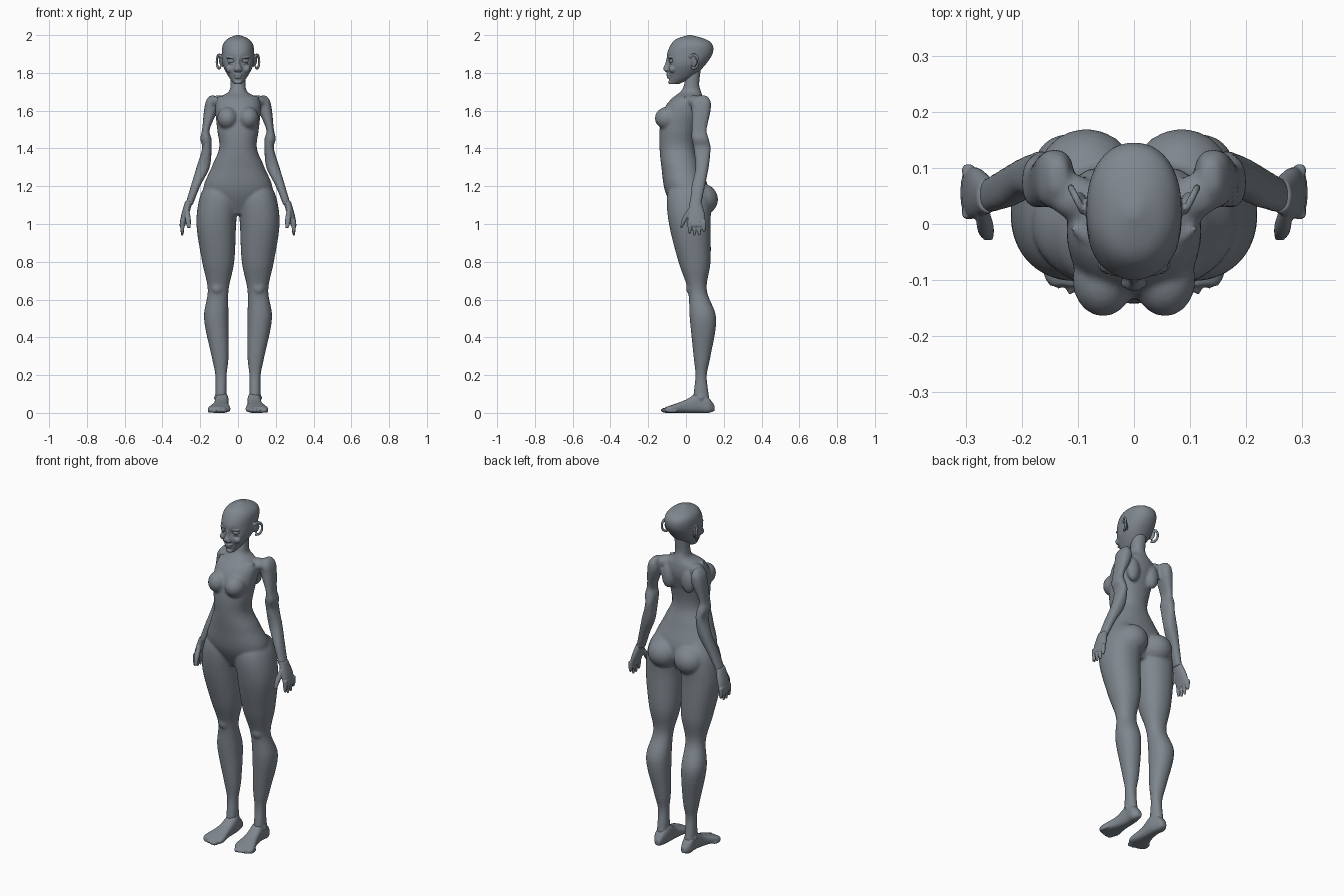
import bpy
import bmesh
from math import cos, sin, pi, exp
from mathutils import Matrix, Vector, Euler

if "Cube" in bpy.data.objects:
    bpy.data.objects.remove(bpy.data.objects["Cube"], do_unlink=True)

SIDES = {"left": 1, "right": -1}

# Single clay colour
clay = bpy.data.materials.new("slate grey clay")
clay.use_nodes = True
clay.diffuse_color = (.21, .24, .27, 1)
shader = next(node for node in clay.node_tree.nodes if node.type == "BSDF_PRINCIPLED")
shader.inputs["Base Color"].default_value = clay.diffuse_color
shader.inputs["Roughness"].default_value = .7


def refine(rings, steps=6):
    """Smoothly add sections between the given ones (Catmull-Rom)."""
    refined = []
    last = len(rings) - 1
    for index in range(last):
        before, start, end, after = (rings[max(0, min(last, index + shift))]
                                     for shift in (-1, 0, 1, 2))
        for step in range(steps):
            t = step / steps
            refined.append([b + t * (c - a + t * (2 * a - 5 * b + 4 * c - d
                            + t * (3 * b - a - 3 * c + d))) / 2
                            for a, b, c, d in zip(before, start, end, after)])
    return refined + [rings[last]]


def loft(bm, rings, side=1, along_y=False, power=2.2, count=32):
    """Closed skin through rings (position, u min, u max, v min, v max)."""
    loops = []
    for position, u_min, u_max, v_min, v_max in refine(rings):
        loop = []
        for k in range(count):
            angle = 2 * pi * k / count
            c, s = cos(angle), sin(angle)
            size = (abs(c) ** power + abs(s) ** power) ** (-1 / power) / 2
            u = (u_min + u_max) / 2 + (u_max - u_min) * c * size
            v = (v_min + v_max) / 2 + (v_max - v_min) * s * size
            y, z = (position, v) if along_y else (v, position)
            loop.append(bm.verts.new((u * side, y, z)))
        loops.append(loop)
    for low, high in zip(loops, loops[1:]):
        for k in range(count):
            bm.faces.new((low[k - 1], low[k], high[k], high[k - 1]))
    bm.faces.new(loops[0])
    bm.faces.new(loops[-1])


def centred(rows):
    """Rings symmetric in x from (height, half width, front, back)."""
    return [(height, -half, half, front, back) for height, half, front, back in rows]


def blob(bm, centre, radii, side=1, tilt=0, yaw=0):
    """Ellipsoid, mirrored in x when side is -1."""
    x, y, z = centre
    spin = Euler((0, tilt * side, yaw * side)).to_matrix().to_4x4()
    place = Matrix.Translation((x * side, y, z)) @ spin @ Matrix.Diagonal((*radii, 1))
    bmesh.ops.create_uvsphere(bm, u_segments=20, v_segments=12, radius=1, matrix=place)


def press_in(bm, centre, radius, depth):
    """Push the surface softly backwards around a point."""
    for vert in bm.verts:
        distance = (vert.co - Vector(centre)).length
        vert.co.y += depth * exp(-(distance / radius) ** 2)


def finish(name, bm, voxel, relax=3):
    """Make an object whose overlapping shapes are fused into one smooth skin."""
    bmesh.ops.recalc_face_normals(bm, faces=bm.faces)
    mesh = bpy.data.meshes.new(name)
    bm.to_mesh(mesh)
    bm.free()
    mesh.materials.append(clay)
    obj = bpy.data.objects.new(name, mesh)
    bpy.context.collection.objects.link(obj)
    skin = obj.modifiers.new("fuse", "REMESH")
    skin.mode = "VOXEL"
    skin.voxel_size = voxel
    skin.use_smooth_shade = True
    soften = obj.modifiers.new("relax", "SMOOTH")
    soften.factor = .5
    soften.iterations = relax


# Torso and neck: height, half width, front, back
torso_rings = centred([
    (1.05, .06, -.05, .08), (1.17, .18, -.11, .12), (1.3, .14, -.13, .08),
    (1.4, .1, -.14, .05), (1.5, .11, -.14, .06), (1.6, .12, -.12, .09),
    (1.66, .11, -.08, .09), (1.7, .05, -.03, .08), (1.74, .04, -.01, .07),
    (1.83, .04, 0, .08)])

# Leg and arm: height, inner, outer, front, back
leg_rings = [
    (1.24, .03, .15, -.06, .08), (1.15, 0, .2, -.1, .13), (1, .01, .22, -.09, .13),
    (.8, .02, .19, -.04, .13), (.65, .05, .16, .01, .11), (.5, .05, .18, .02, .16),
    (.3, .05, .14, .04, .13), (.2, .06, .12, .05, .11), (.1, .06, .12, .04, .12),
    (.04, .06, .12, .04, .13)]
arm_rings = [
    (1.68, .12, .15, .06, .11), (1.65, .11, .17, .03, .13), (1.6, .11, .18, .03, .13),
    (1.5, .15, .19, .03, .11), (1.45, .14, .2, .03, .12), (1.4, .14, .19, .04, .13),
    (1.3, .15, .22, .05, .12), (1.2, .2, .25, .03, .1), (1.1, .24, .28, .02, .08)]

# Body: trunk, legs and arms fused, with muscle masses added
body = bmesh.new()
loft(body, torso_rings)
for side in SIDES.values():
    loft(body, leg_rings, side)
    loft(body, arm_rings, side, power=2.5)
    # bust
    blob(body, centre=(.055, -.1, 1.56), radii=(.055, .065, .06), side=side)
    # buttock
    blob(body, centre=(.085, .08, 1.13), radii=(.09, .09, .085), side=side)
    # shoulder blade
    blob(body, centre=(.065, .07, 1.58), radii=(.04, .03, .07), side=side)
    # shoulder bridge
    blob(body, centre=(.11, .05, 1.65), radii=(.05, .04, .03), side=side, tilt=.3, yaw=.4)
    # collar bone
    blob(body, centre=(.06, -.03, 1.67), radii=(.06, .015, .01), side=side, yaw=.4)
    # knee cap
    blob(body, centre=(.11, .02, .66), radii=(.03, .02, .03), side=side)
    # ankle bones
    blob(body, centre=(.09, .08, .08), radii=(.04, .02, .02), side=side)
finish("body", body, voxel=.008)

# Head with jaw, eye sockets and face masses
head = bmesh.new()
loft(head, centred([
    (1.74, .02, -.09, -.04), (1.78, .05, -.09, .04), (1.84, .08, -.1, .1),
    (1.9, .085, -.1, .14), (1.95, .08, -.08, .14), (1.98, .055, -.05, .1),
    (2, .01, .01, .03)]), count=48)
for side in SIDES.values():
    press_in(head, centre=(.037 * side, -.09, 1.86), radius=.024, depth=.018)
# nose
loft(head, centred([
    (1.8, .01, -.1, -.08), (1.82, .02, -.12, -.08), (1.85, .01, -.11, -.08),
    (1.89, .01, -.1, -.08)]))
# lips and chin
blob(head, centre=(0, -.095, 1.79), radii=(.024, .01, .006))
blob(head, centre=(0, -.093, 1.777), radii=(.02, .01, .007))
blob(head, centre=(0, -.085, 1.75), radii=(.02, .01, .01))
for side in SIDES.values():
    # nostril wing
    blob(head, centre=(.015, -.105, 1.815), radii=(.009, .01, .008), side=side)
    # upper and lower eyelids
    blob(head, centre=(.037, -.083, 1.88), radii=(.027, .01, .005), side=side, yaw=.3)
    blob(head, centre=(.037, -.08, 1.85), radii=(.023, .008, .004), side=side, yaw=.3)
    # cheek
    blob(head, centre=(.045, -.07, 1.82), radii=(.02, .02, .02), side=side)
    # ear plate and rolled rim
    blob(head, centre=(.09, .04, 1.86), radii=(.006, .02, .03), side=side, tilt=.2, yaw=-.5)
    for step in range(15):
        angle = .3 * step - 1.9
        lean = .025 * cos(angle)
        blob(head, centre=(.1 + lean / 2, .04 + lean, 1.86 + .036 * sin(angle)),
             radii=(.007, .007, .008), side=side)
finish("head", head, voxel=.004)

for word, side in SIDES.items():
    # Eyeball
    eye = bmesh.new()
    blob(eye, centre=(.037, -.075, 1.864), radii=(.021, .013, .014), side=side, yaw=.3)
    finish(word + "_eye", eye, voxel=.002)

    # Hand: palm, thumb and four fingers
    hand = bmesh.new()
    loft(hand, [(1.12, .24, .28, .02, .08), (1.05, .26, .3, .01, .1),
                (.99, .28, .31, .01, .1)], side)
    loft(hand, [(1.08, .26, .28, .01, .04), (1.03, .25, .28, -.02, .01),
                (.98, .25, .27, -.03, -.02)], side)
    for finger, tip in enumerate((.95, .94, .94, .96)):
        x, y = .295, .02 + .025 * finger
        loft(hand, [(height, x - r, x + r, y - r, y + r)
                    for height, r in ((1.02, .012), (.98, .011), (tip, .006))], side)
    finish(word + "_hand", hand, voxel=.004)

    # Foot: heel to ball, then toes that shrink outwards
    foot = bmesh.new()
    loft(foot, [(.15, .07, .1, .01, .04), (.12, .06, .12, 0, .08), (.07, .05, .12, 0, .11),
                (0, .05, .13, 0, .07), (-.08, .04, .16, 0, .04),
                (-.11, .06, .15, 0, .03)], side, along_y=True, power=2.8)
    for toe in range(5):
        r = .014 - .001 * toe
        tip = .002 * toe ** 2 - .135
        blob(foot, centre=(.07 + .02 * toe, tip + .03, r), radii=(r, .03, r), side=side, yaw=.15)
    finish(word + "_foot", foot, voxel=.005)
